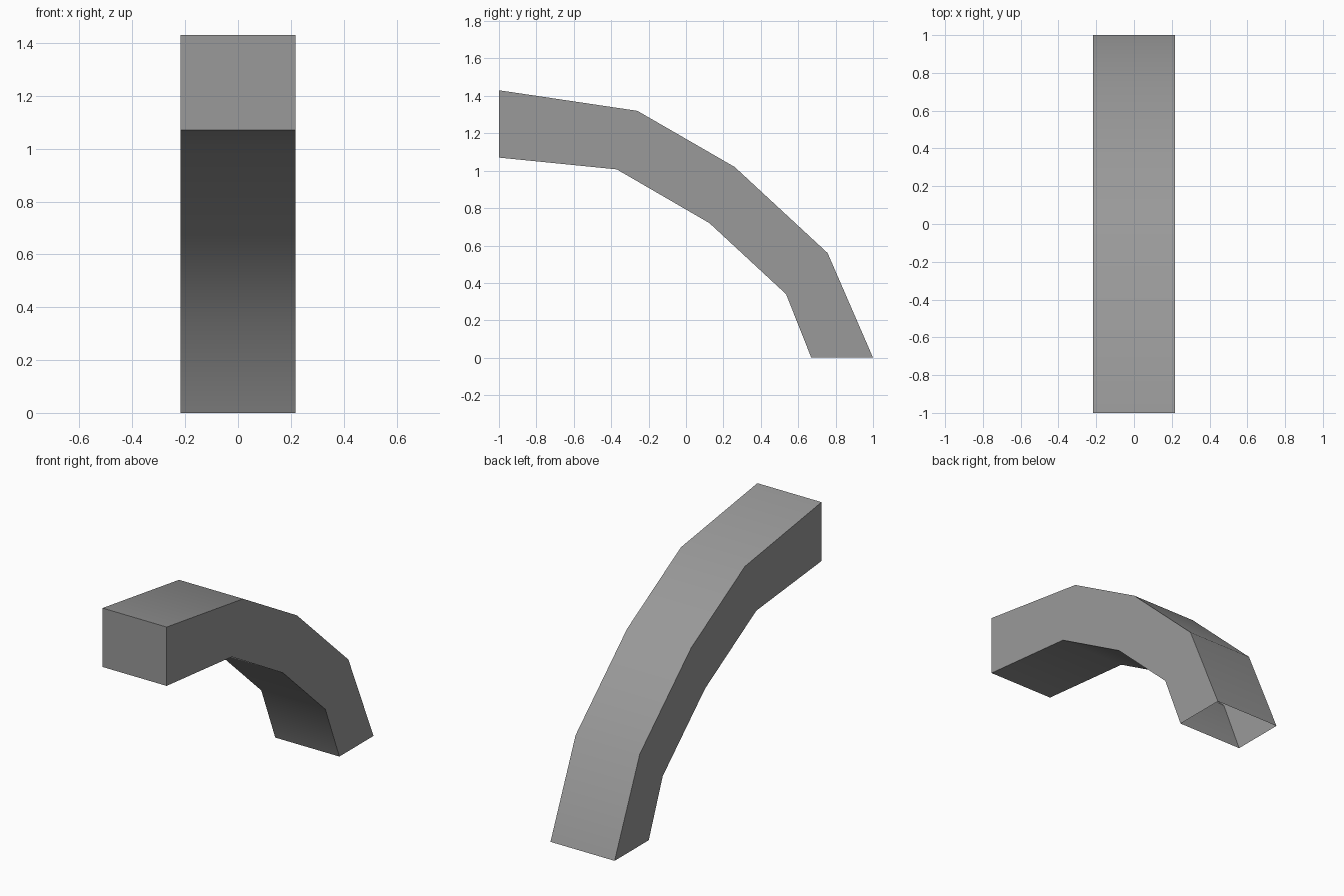
import bpy, bmesh, math

old = bpy.data.objects.get("Cube")
if old:
    bpy.data.objects.remove(old, do_unlink=True)

HALF_WIDTH = 0.217

# Side profile as (y, z), from the open foot up to the closed front end
outer = [(1, 0), (0.757, 0.56), (0.26, 1.02), (-0.26, 1.32), (-1, 1.43)]
inner = [(0.67, 0), (0.535, 0.34), (0.125, 0.72), (-0.37, 1.007), (-1, 1.07)]

# One four-cornered ring at each bend, bridged into a tube
bm = bmesh.new()
rings = []
for (oy, oz), (iy, iz) in zip(outer, inner):
    corners = [(-HALF_WIDTH, oy, oz), (HALF_WIDTH, oy, oz),
               (HALF_WIDTH, iy, iz), (-HALF_WIDTH, iy, iz)]
    rings.append([bm.verts.new(c) for c in corners])
for low, high in zip(rings, rings[1:]):
    for i in range(4):
        j = (i + 1) % 4
        bm.faces.new((low[j], low[i], high[i], high[j]))

# Cap on the front end only; the foot stays open
bm.faces.new(rings[-1][::-1])

mesh = bpy.data.meshes.new("curved_arm")
bm.to_mesh(mesh)
bm.free()
arm = bpy.data.objects.new("curved_arm", mesh)
bpy.context.collection.objects.link(arm)

# Grey finish
grey = bpy.data.materials.new("grey")
grey.use_nodes = True
colour = (0.32, 0.32, 0.32, 1)
grey.diffuse_color = colour
grey.node_tree.nodes["Principled BSDF"].inputs["Base Color"].default_value = colour
mesh.materials.append(grey)

# Smooth along the bends, sharp at the long edges
bpy.ops.object.select_all(action='DESELECT')
arm.select_set(True)
bpy.context.view_layer.objects.active = arm
bpy.ops.object.shade_smooth_by_angle(angle=math.radians(30))
